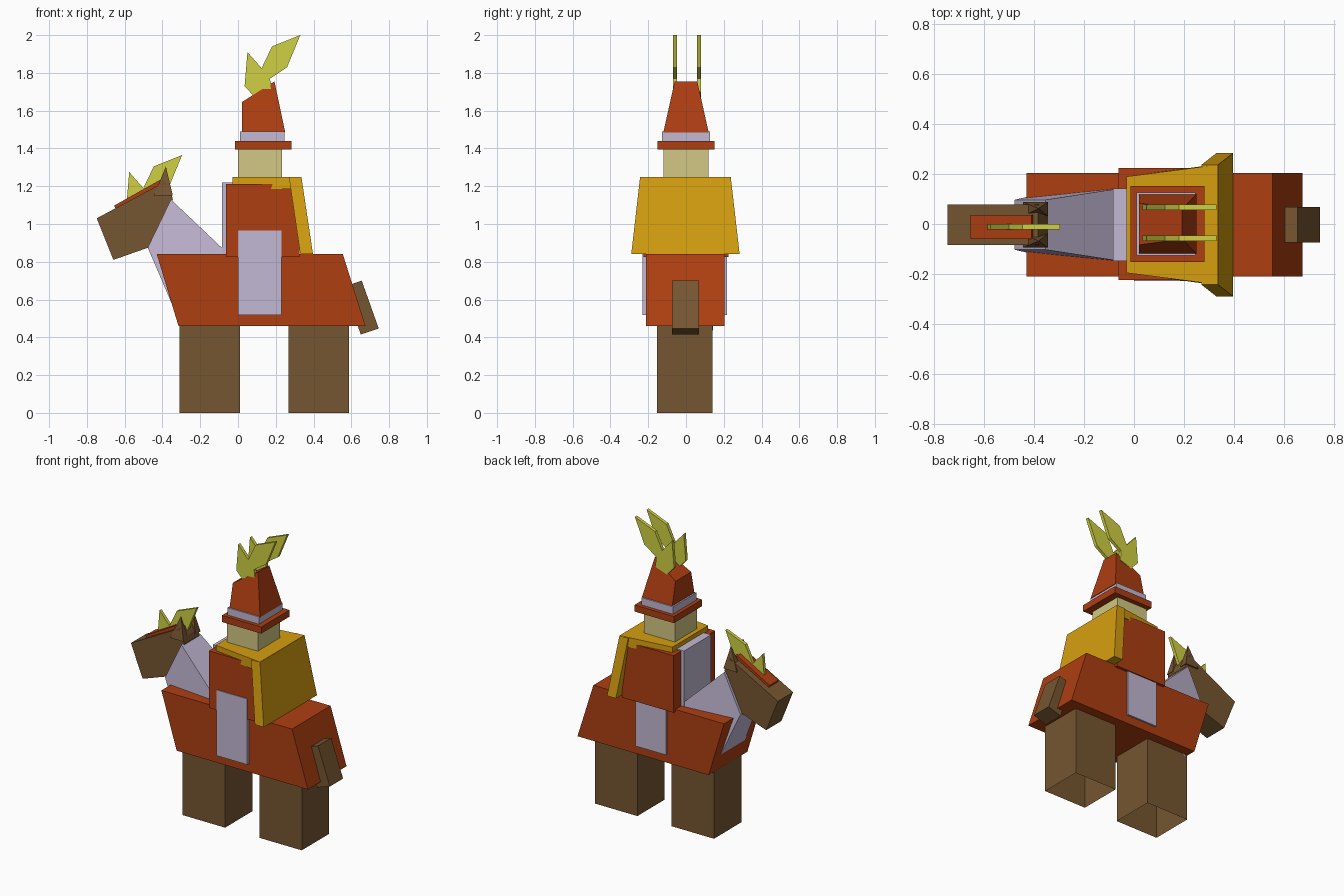
import bpy, bmesh

if "Cube" in bpy.data.objects:
    bpy.data.objects.remove(bpy.data.objects["Cube"])


def material(name, rgb):
    m = bpy.data.materials.new(name)
    lin = [(c / 255 / 12.92) if c < 10 else ((c / 255 + 0.055) / 1.055) ** 2.4 for c in rgb]
    m.diffuse_color = (*lin, 1)
    m.use_nodes = True
    m.node_tree.nodes["Principled BSDF"].inputs["Base Color"].default_value = m.diffuse_color
    return m


RED = material("rust_red", (174, 62, 17))
GOLD = material("gold_cloth", (214, 159, 16))
BROWN = material("brown_hide", (118, 86, 49))
LILAC = material("pale_lilac", (194, 184, 211))
SKIN = material("khaki_skin", (210, 200, 131))
PLUME = material("lime_plume", (208, 208, 68))


def prism(name, pts, half, mat, cy=-0.003, open_bottom=False):
    """Side profile (x, z) extended to +/- half in y; half may vary per point."""
    if not isinstance(half, (list, tuple)):
        half = [half] * len(pts)
    bm = bmesh.new()
    rings = [[bm.verts.new((x, cy + s * h, z)) for (x, z), h in zip(pts, half)] for s in (-1, 1)]
    a, b = rings
    n = len(pts)
    bm.faces.new(a)
    bm.faces.new(b[::-1])
    for i in range(n):
        j = (i + 1) % n
        bm.faces.new((a[j], a[i], b[i], b[j]))
    bmesh.ops.recalc_face_normals(bm, faces=bm.faces)
    bm.normal_update()
    if open_bottom:
        low = [f for f in bm.faces if f.normal.z < -0.9]
        bmesh.ops.delete(bm, geom=low, context='FACES')
    me = bpy.data.meshes.new(name)
    bm.to_mesh(me)
    bm.free()
    me.materials.append(mat)
    ob = bpy.data.objects.new(name, me)
    bpy.context.collection.objects.link(ob)
    return ob


def box(name, x0, x1, z0, z1, half, mat, **kw):
    return prism(name, [(x0, z0), (x1, z0), (x1, z1), (x0, z1)], half, mat, **kw)


# Mount: hollow legs, body, tail
for name, x0, x1 in (("front_legs", -0.31, 0.01), ("hind_legs", 0.268, 0.588)):
    box(name, x0, x1, 0, 0.47, 0.147, BROWN, cy=-0.006, open_bottom=True)
prism("mount_body", [(-0.315, 0.46), (0.675, 0.46), (0.555, 0.84), (-0.43, 0.84)], 0.208, RED)
prism("tail", [(0.65, 0.415), (0.745, 0.447), (0.655, 0.70), (0.56, 0.668)], 0.071, BROWN)

# Neck, head, ears and red brow plate
prism("neck", [(-0.29, 0.437), (-0.06, 0.85), (-0.355, 1.13), (-0.478, 0.875)],
      [0.145, 0.145, 0.1, 0.1], LILAC)
prism("mount_head", [(-0.66, 0.81), (-0.475, 0.875), (-0.345, 1.13), (-0.355, 1.17),
                     (-0.385, 1.225), (-0.748, 1.03)], 0.082, BROWN)
prism("brow_plate", [(-0.645, 1.07), (-0.40, 1.2), (-0.41, 1.235), (-0.655, 1.098)],
      0.048, RED, cy=-0.012)
for name, s in (("ear_right", -1), ("ear_left", 1)):
    bm = bmesh.new()
    base = [bm.verts.new((x, -0.003 + s * y, 1.15))
            for x, y in ((-0.445, 0.035), (-0.345, 0.035), (-0.345, 0.092), (-0.445, 0.092))]
    tip = bm.verts.new((-0.382, -0.003 + s * 0.065, 1.305))
    bm.faces.new(base)
    for i in range(4):
        bm.faces.new((base[i], base[(i + 1) % 4], tip))
    bmesh.ops.recalc_face_normals(bm, faces=bm.faces)
    me = bpy.data.meshes.new(name)
    bm.to_mesh(me)
    bm.free()
    me.materials.append(BROWN)
    bpy.context.collection.objects.link(bpy.data.objects.new(name, me))

# Rider: torso, arms, legs
box("torso", -0.085, 0.27, 0.83, 1.22, 0.145, LILAC)
for name, cy in (("arm_right", -0.183), ("arm_left", 0.183)):
    box(name, -0.063, 0.325, 0.825, 1.213, 0.041, RED, cy=cy)
box("rider_legs", 0.0, 0.23, 0.517, 0.965, 0.223, LILAC, cy=-0.006)

# Cape: shoulder slab and hanging panel
prism("cape_shoulders", [(-0.03, 1.185), (0.335, 1.185), (0.335, 1.25), (-0.03, 1.25)],
      [0.193, 0.243, 0.24, 0.193], GOLD)
prism("cape_back", [(0.33, 0.84), (0.397, 0.84), (0.336, 1.248), (0.27, 1.248)],
      [0.287, 0.287, 0.24, 0.24], GOLD)

# Head and hat
box("rider_head", 0.0, 0.233, 1.24, 1.40, 0.12, SKIN, cy=0)
box("hat_brim", -0.015, 0.282, 1.395, 1.44, 0.152, RED, cy=0)
box("hat_band", 0.01, 0.246, 1.44, 1.49, 0.127, LILAC, cy=0)
prism("hat_crown", [(0.02, 1.485), (0.25, 1.485), (0.193, 1.755), (0.02, 1.645)],
      [0.12, 0.12, 0.06, 0.084], RED, cy=0)

# Plumes: one shape reused on the hat and the mount
feather = [(0.05, 1.91), (0.125, 1.825), (0.18, 1.94), (0.33, 2.0), (0.26, 1.83),
           (0.17, 1.77), (0.175, 1.70), (0.09, 1.67), (0.035, 1.73)]
for name, dx, dz, cy in (("hat_plume_right", 0, 0, -0.058), ("hat_plume_left", 0, 0, 0.068),
                         ("mount_plume", -0.626, -0.635, -0.012)):
    prism(name, [(x + dx, z + dz) for x, z in feather], 0.011, PLUME, cy=cy)
